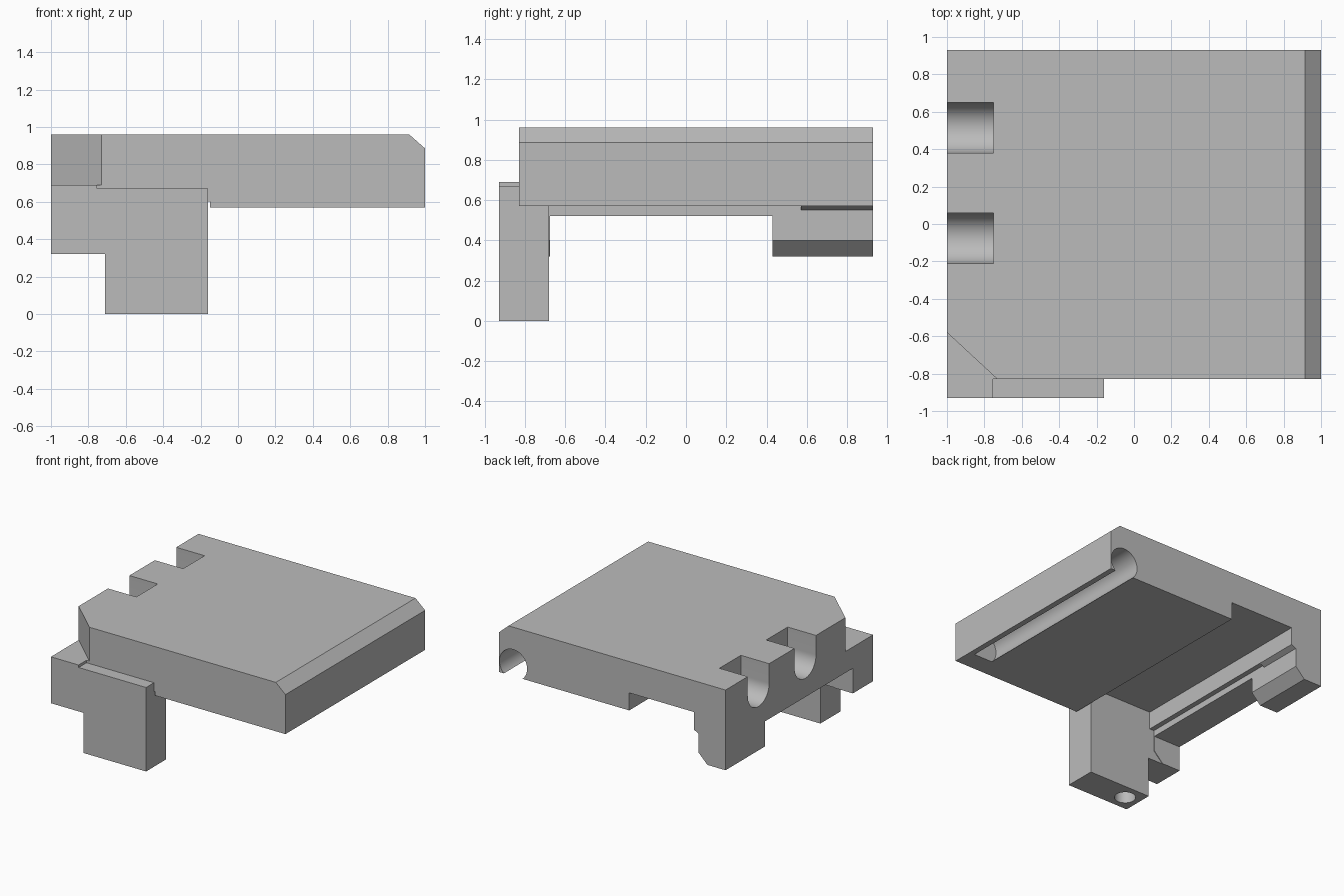
import bpy, bmesh, math
from mathutils import Matrix

cube = bpy.data.objects.get("Cube")
if cube:
    bpy.data.objects.remove(cube)

grey = bpy.data.materials.new("plain_grey")
grey.use_nodes = True
GREY = (0.5, 0.5, 0.5, 1)
grey.diffuse_color = GREY
grey.node_tree.nodes["Principled BSDF"].inputs["Base Color"].default_value = GREY


def finish(name, bm):
    bmesh.ops.recalc_face_normals(bm, faces=bm.faces)
    mesh = bpy.data.meshes.new(name)
    bm.to_mesh(mesh)
    bm.free()
    mesh.materials.append(grey)
    obj = bpy.data.objects.new(name, mesh)
    bpy.context.collection.objects.link(obj)
    return obj


def prism(name, points, start, end, axis="Y"):
    """Extrude a profile along y (points are x, z) or z (points are x, y)."""
    bm = bmesh.new()
    place = (lambda a, b: (a, start, b)) if axis == "Y" else (lambda a, b: (a, b, start))
    face = bm.faces.new([bm.verts.new(place(a, b)) for a, b in points])
    out = bmesh.ops.extrude_face_region(bm, geom=[face])
    verts = [g for g in out["geom"] if isinstance(g, bmesh.types.BMVert)]
    shift = (0, end - start, 0) if axis == "Y" else (0, 0, end - start)
    bmesh.ops.translate(bm, verts=verts, vec=shift)
    return finish(name, bm)


def box(name, x, y, z):
    return prism(name, [(x[0], z[0]), (x[1], z[0]), (x[1], z[1]), (x[0], z[1])], *y)


def rod(name, center, radius, length, rotation=Matrix()):
    bm = bmesh.new()
    bmesh.ops.create_cone(bm, cap_ends=True, segments=64, radius1=radius, radius2=radius,
                          depth=length, matrix=Matrix.Translation(center) @ rotation)
    return finish(name, bm)


def slot(name, y):
    """Round-bottomed slot cutter running along x."""
    r, low = 0.135, 0.805
    arc = [(y + r * math.cos(a), low + r * math.sin(a))
           for a in (math.pi * (1 + i / 32) for i in range(33))]
    bm = bmesh.new()
    face = bm.faces.new([bm.verts.new((-1.1, b, c)) for b, c in
                         [(y - r, 1.1)] + arc + [(y + r, 1.1)]])
    out = bmesh.ops.extrude_face_region(bm, geom=[face])
    bmesh.ops.translate(bm, vec=(0.35, 0, 0),
                        verts=[g for g in out["geom"] if isinstance(g, bmesh.types.BMVert)])
    return finish(name, bm)


# Main slab with bevelled edge, recessed underside and side rail
body = prism("slab_bracket", [
    (-1, 0.52), (-0.76, 0.52), (-0.76, 0.57), (-0.72, 0.57), (-0.72, 0.71), (-0.15, 0.71),
    (-0.15, 0.57), (1, 0.57), (1, 0.885), (0.915, 0.96), (-1, 0.96)], -0.83, 0.93)

# Hanging legs and front plate
leg = [(-1, 0.32), (-0.84, 0.32), (-0.76, 0.4), (-0.76, 0.54), (-1, 0.54)]
joined = [
    prism("rear_leg", leg, 0.43, 0.93),
    prism("rear_leg_lip", [(-0.9, 0.55), (-0.76, 0.55), (-0.72, 0.57), (-0.72, 0.62),
                           (-0.9, 0.62)], 0.57, 0.93),
    prism("front_leg", leg, -0.75, -0.675),
    prism("front_plate", [
        (-1, 0.32), (-0.71, 0.32), (-0.71, 0), (-0.16, 0), (-0.16, 0.67), (-0.755, 0.67),
        (-0.755, 0.69), (-1, 0.69)], -0.93, -0.68),
    box("plate_joint", (-0.8, -0.1), (-0.83, -0.68), (0.6, 0.8)),
]

# Cutters: corner, slots, underside channel and foot bore
cutters = [
    prism("corner_cutter", [(-1.108, -0.48), (-0.622, -0.93), (-0.622, -1.1),
                            (-1.108, -1.1)], 0.69, 1.1, "Z"),
    slot("rear_slot_cutter", 0.515),
    slot("front_slot_cutter", -0.075),
    rod("channel_cutter", (0.873, 0.165, 0.66), 0.122, 1.67, Matrix.Rotation(math.pi / 2, 4, "X")),
    rod("bore_cutter", (-0.59, -0.805, 0.1), 0.078, 0.5),
]

for operation, parts in (("UNION", joined), ("DIFFERENCE", cutters)):
    for part in parts:
        mod = body.modifiers.new(part.name, "BOOLEAN")
        mod.operation, mod.solver, mod.object = operation, "EXACT", part

# Apply the booleans, then remove the helper parts
bpy.context.view_layer.update()
graph = bpy.context.evaluated_depsgraph_get()
solid = bpy.data.meshes.new_from_object(body.evaluated_get(graph))
body.modifiers.clear()
body.data = solid
for part in joined + cutters:
    bpy.data.objects.remove(part)

bpy.ops.object.select_all(action="DESELECT")
body.select_set(True)
bpy.context.view_layer.objects.active = body
bpy.ops.object.shade_smooth_by_angle(angle=math.radians(30))
